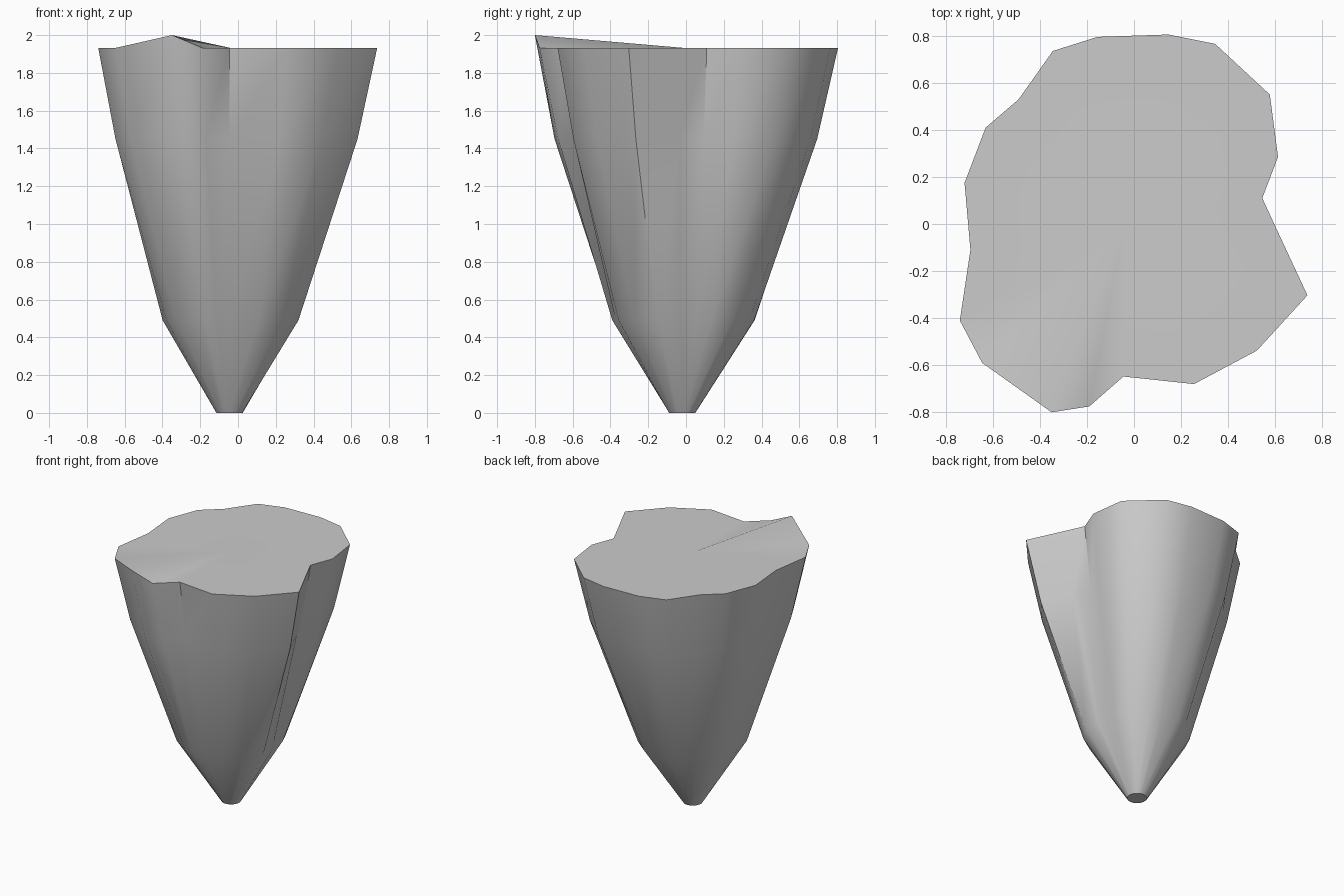
import bpy, bmesh, math

if "Cube" in bpy.data.objects:
    bpy.data.objects.remove(bpy.data.objects["Cube"])

# Ragged top outline, counter-clockwise (x, y)
outline = [(.545, .11), (.612, .285), (.577, .55), (.345, .765), (.145, .805),
           (-.155, .795), (-.345, .735), (-.49, .53), (-.63, .41), (-.72, .175),
           (-.695, -.11), (-.74, -.41), (-.645, -.59), (-.35, -.8), (-.19, -.775),
           (-.045, -.648), (.255, -.68), (.522, -.538), (.737, -.303), (.612, -.035)]
PEAK = 13                      # the one raised rim point
CX, CY = -.045, -.02           # axis of the rock
MEAN = .74

# Rings from tip to rim: height, mean radius, amount of raggedness
rings = [(0, .07, 0), (.49, .372, .35), (1.45, .645, .95), (1.933, MEAN, 1)]

bm = bmesh.new()
levels = []
for z, radius, ragged in rings:
    ring = []
    for x, y in outline:
        dx, dy = x - CX, y - CY
        r = math.hypot(dx, dy)
        k = radius * (1 + ragged * (r / MEAN - 1)) / r
        ring.append(bm.verts.new((CX + dx * k, CY + dy * k, z)))
    levels.append(ring)
levels[-1][PEAK].co.z = 2.0

# Sides
n = len(outline)
for low, high in zip(levels, levels[1:]):
    for i in range(n):
        j = (i + 1) % n
        bm.faces.new((low[i], low[j], high[j], high[i]))

# Flat tip and fanned top
bm.faces.new(levels[0][::-1])
centre = bm.verts.new((CX, CY, 1.933))
for i in range(n):
    bm.faces.new((levels[-1][i], levels[-1][(i + 1) % n], centre))
bm.normal_update()

mesh = bpy.data.meshes.new("floating_rock")
bm.to_mesh(mesh)
bm.free()
rock = bpy.data.objects.new("floating_rock", mesh)
bpy.context.collection.objects.link(rock)
bpy.context.view_layer.objects.active = rock
rock.select_set(True)
bpy.ops.object.shade_smooth_by_angle(angle=math.radians(40))
